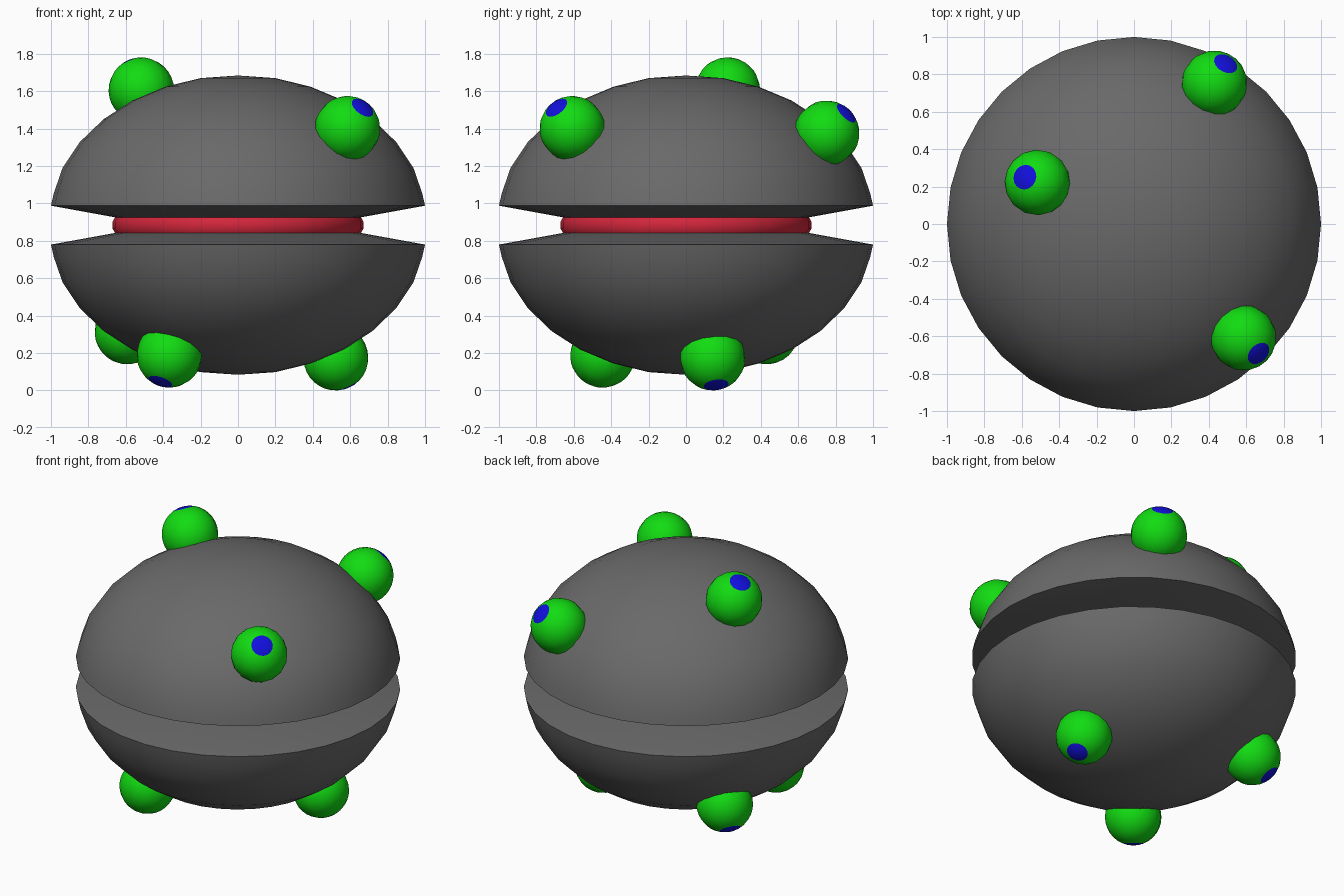
import bpy, bmesh, math
from mathutils import Vector

if "Cube" in bpy.data.objects:
    bpy.data.objects.remove(bpy.data.objects["Cube"])

MID = 0.884  # height of the gap centre


def material(name, rgb):
    m = bpy.data.materials.new(name)
    m.diffuse_color = (*rgb, 1)
    m.use_nodes = True
    m.node_tree.nodes["Principled BSDF"].inputs["Base Color"].default_value = m.diffuse_color
    return m


GREY = material("dark_grey", (0.142, 0.142, 0.142))
RED = material("red", (0.66, 0.02, 0.045))
GREEN = material("green", (0.006, 0.72, 0.006))
BLUE = material("blue", (0.006, 0.005, 0.72))


def make_object(name, bm, mats, angle=30):
    bmesh.ops.recalc_face_normals(bm, faces=bm.faces)
    me = bpy.data.meshes.new(name)
    bm.to_mesh(me)
    bm.free()
    ob = bpy.data.objects.new(name, me)
    bpy.context.collection.objects.link(ob)
    for m in mats:
        me.materials.append(m)
    bpy.ops.object.select_all(action='DESELECT')
    ob.select_set(True)
    bpy.context.view_layer.objects.active = ob
    bpy.ops.object.shade_smooth_by_angle(angle=math.radians(angle))
    return ob


def lathe(name, profile, mat, flip=1, segments=32):
    """Revolve (radius, height) points about the vertical axis."""
    bm = bmesh.new()
    vs = [bm.verts.new((r, 0, MID + flip * h)) for r, h in profile]
    es = [bm.edges.new(p) for p in zip(vs, vs[1:])]
    bmesh.ops.spin(bm, geom=vs + es, cent=(0, 0, 0), axis=(0, 0, 1),
                   angle=math.tau, steps=segments, use_merge=True)
    bmesh.ops.remove_doubles(bm, verts=bm.verts, dist=1e-4)
    return make_object(name, bm, [mat])


# Two shells: flattened dome outside, shallow cone inside
shell = [(0, 0.8), (0.2, 0.786), (0.388, 0.74), (0.565, 0.666), (0.718, 0.567),
         (0.845, 0.445), (0.938, 0.306), (0.985, 0.17), (1.0, 0.104),
         (0.62, 0.035), (0, 0.035)]
lathe("upper_shell", shell, GREY, 1)
lathe("lower_shell", shell, GREY, -1)

# Red core seen through the gap
core = [(0, 0.1), (0.6, 0.1), (0.65, 0.055), (0.67, 0.02),
        (0.67, -0.02), (0.65, -0.055), (0.6, -0.1), (0, -0.1)]
lathe("core", core, RED)


# Eyes: balls facing along the shell's normal, with a blue cap
def eye(name, pos, radius=0.175):
    p = Vector(pos)
    d = Vector((p.x, p.y, (p.z - MID) / 0.64)).normalized()
    bm = bmesh.new()
    bmesh.ops.create_uvsphere(bm, u_segments=16, v_segments=16, radius=radius)
    for f in bm.faces:
        if f.calc_center_median().z > radius * math.cos(math.radians(22.5)):
            f.material_index = 1
    rot = Vector((0, 0, 1)).rotation_difference(d).to_matrix()
    bmesh.ops.rotate(bm, verts=bm.verts, cent=(0, 0, 0), matrix=rot)
    bmesh.ops.translate(bm, verts=bm.verts, vec=p)
    make_object(name, bm, [GREEN, BLUE], 40)


eye("upper_eye_left", (-0.517, 0.222, 1.606))
eye("upper_eye_back", (0.43, 0.752, 1.375))
eye("upper_eye_front", (0.585, -0.608, 1.4))
eye("lower_eye_front", (-0.367, -0.445, 0.19))
eye("lower_eye_right", (0.523, 0.143, 0.175))
eye("lower_eye_back", (-0.592, 0.43, 0.315))
